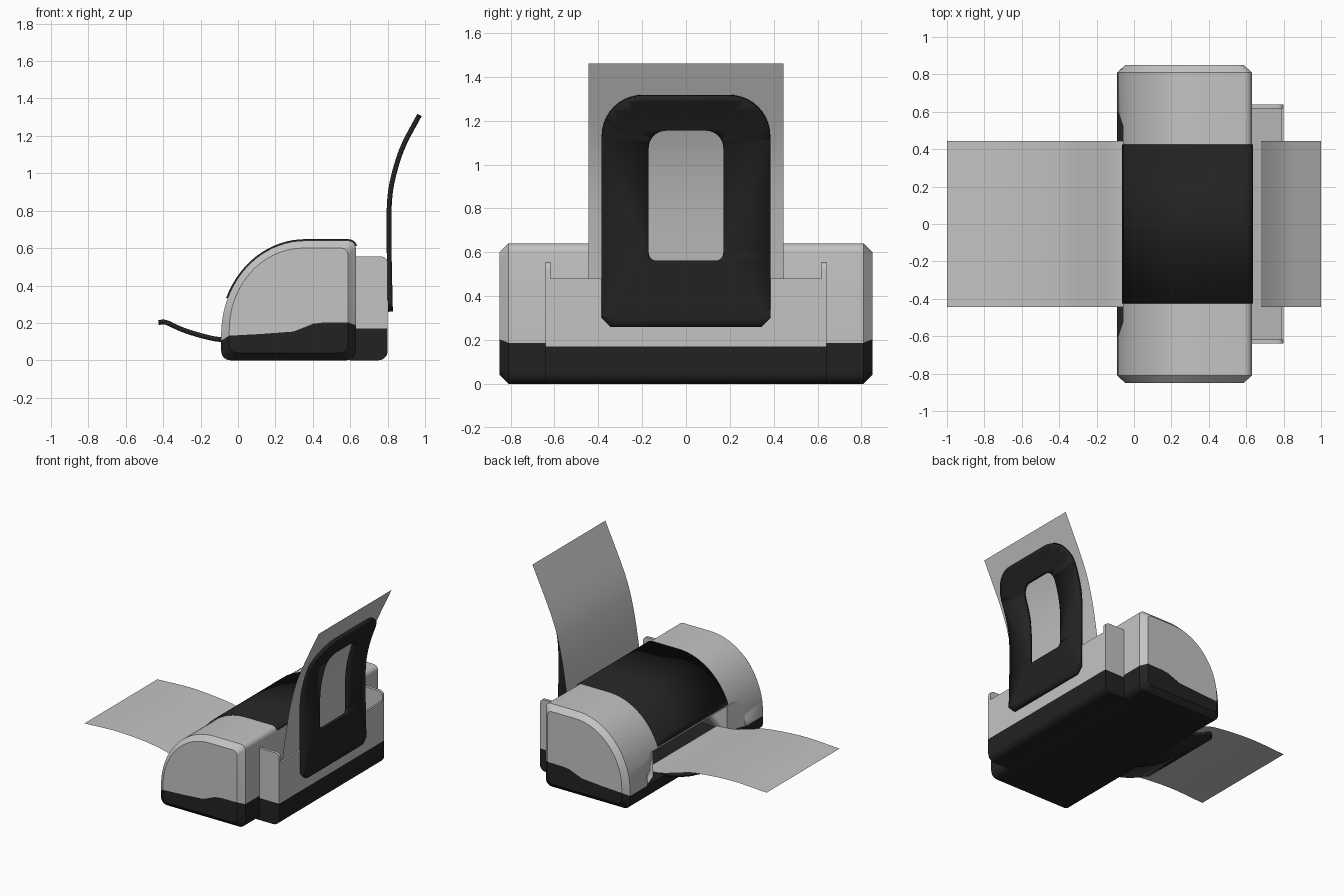
import bpy, bmesh, math
from mathutils import Vector

cube = bpy.data.objects.get("Cube")
if cube:
    bpy.data.objects.remove(cube)


def material(name, value):
    m = bpy.data.materials.new(name)
    m.use_nodes = True
    colour = (value, value, value, 1)
    m.diffuse_color = colour
    m.node_tree.nodes["Principled BSDF"].inputs["Base Color"].default_value = colour
    return m


LIGHT = material("light grey", 0.55)
DARK = material("charcoal", 0.016)


def finish(name, bm, mat, thickness=0, offset=0, angle=35):
    bmesh.ops.recalc_face_normals(bm, faces=bm.faces)
    mesh = bpy.data.meshes.new(name)
    bm.to_mesh(mesh)
    bm.free()
    mesh.materials.append(mat)
    ob = bpy.data.objects.new(name, mesh)
    bpy.context.collection.objects.link(ob)
    if thickness:
        mod = ob.modifiers.new("thickness", "SOLIDIFY")
        mod.thickness = thickness
        mod.offset = offset
    bpy.ops.object.select_all(action="DESELECT")
    ob.select_set(True)
    bpy.context.view_layer.objects.active = ob
    bpy.ops.object.shade_smooth_by_angle(angle=math.radians(angle))
    return ob


def arc(cx, cy, rx, ry, start, end, n=6):
    angles = [math.radians(start + (end - start) * i / n) for i in range(n + 1)]
    return [(cx + rx * math.cos(a), cy + ry * math.sin(a)) for a in angles]


def loft(name, profile, sections, mat, centre=(0.27, 0.32)):
    """Join copies of an xz profile placed along y; sections are (y, sx, sz)."""
    bm = bmesh.new()
    rings = []
    for y, sx, sz in sections:
        rings.append([bm.verts.new((centre[0] + (x - centre[0]) * sx, y,
                                    centre[1] + (z - centre[1]) * sz)) for x, z in profile])
    for a, b in zip(rings, rings[1:]):
        for i in range(len(a)):
            j = (i + 1) % len(a)
            bm.faces.new((a[i], a[j], b[j], b[i]))
    bm.faces.new(rings[0])
    bm.faces.new(rings[-1])
    return finish(name, bm, mat)


def prism(name, profile, y0, y1, mat):
    return loft(name, profile, [(y0, 1, 1), (y1, 1, 1)], mat)


def sheet(name, path, half_width, mat, thickness=0, offset=0):
    """Sweep an xz path across the width."""
    bm = bmesh.new()
    rows = [[bm.verts.new((x, s * half_width, z)) for s in (-1, 1)] for x, z in path]
    for a, b in zip(rows, rows[1:]):
        bm.faces.new((a[0], a[1], b[1], b[0]))
    return finish(name, bm, mat, thickness, offset)


def smooth_path(points, steps=5):
    """Catmull-Rom curve through the points."""
    p = [Vector(q) for q in points]
    p = [2 * p[0] - p[1]] + p + [2 * p[-1] - p[-2]]
    out = []
    for a, b, c, d in zip(p, p[1:], p[2:], p[3:]):
        for i in range(steps):
            t = i / steps
            out.append(tuple(0.5 * (2 * b + (c - a) * t + (2 * a - 5 * b + 4 * c - d) * t * t
                                    + (3 * b - a - 3 * c + d) * t ** 3)))
    return out + [tuple(p[-2])]


def lookup(path, key, axis):
    """Interpolate the other coordinate of a path at a given one."""
    pts = sorted(path, key=lambda q: q[axis])
    for a, b in zip(pts, pts[1:]):
        if key <= b[axis]:
            t = (key - a[axis]) / (b[axis] - a[axis])
            return a[1 - axis] + t * (b[1 - axis] - a[1 - axis])
    return pts[-1][1 - axis]


# Main body: dark base with a stepped upper line, and a domed light shell
ends = [(-0.85, 0.88, 0.875), (-0.81, 1, 1), (0.81, 1, 1), (0.85, 0.88, 0.875)]
seam = [(-0.09, 0.105), (0.1, 0.115), (0.3, 0.13), (0.35, 0.15), (0.42, 0.178),
        (0.48, 0.185), (0.63, 0.187)]
dome = arc(0.36, 0.14, 0.45, 0.50, 180, 90, 20)
back_top = arc(0.59, 0.60, 0.04, 0.04, 90, 0)
bottom = arc(0.58, 0.05, 0.05, 0.05, 0, -90) + arc(-0.04, 0.05, 0.05, 0.05, -90, -180)
loft("base", seam + bottom, ends, DARK)
shell = loft("shell", dome + back_top + seam[::-1], ends, LIGHT)

# Flared paper outlet cut into the front of the shell
bm = bmesh.new()
plan = [(-0.2, 0.62), (-0.085, 0.6), (-0.035, 0.45), (0.2, 0.45)]
plan += [(x, -y) for x, y in plan[::-1]]
face = bm.faces.new([bm.verts.new((x, y, 0.05)) for x, y in plan])
grown = bmesh.ops.extrude_face_region(bm, geom=[face])["geom"]
bmesh.ops.translate(bm, vec=(0, 0, 0.27),
                    verts=[v for v in grown if isinstance(v, bmesh.types.BMVert)])
cutter = finish("outlet_cutter", bm, LIGHT)
cutter.hide_render = True
cutter.hide_viewport = True
cut = shell.modifiers.new("outlet", "BOOLEAN")
cut.operation = "DIFFERENCE"
cut.solver = "EXACT"
cut.object = cutter

# Dark lid wrapping over the dome
lid = [q for q in dome if q[1] > 0.33] + back_top[:-1]
sheet("lid", lid, 0.425, DARK, 0.016)

# Rear paper feeder: base, thin walls, taller ends and inner floor
prism("feeder_base", [(0.6, 0.17), (0.6, 0)] + arc(0.75, 0.05, 0.05, 0.05, -90, 0)
      + [(0.8, 0.17)], -0.64, 0.64, DARK)
prism("feeder_back_wall", [(0.785, 0.17), (0.8, 0.17), (0.8, 0.48), (0.785, 0.48)],
      -0.63, 0.63, LIGHT)
prism("feeder_floor", [(0.62, 0.17), (0.79, 0.17), (0.79, 0.19), (0.62, 0.24)],
      -0.63, 0.63, LIGHT)
side = [(0.6, 0.17), (0.8, 0.17)] + arc(0.765, 0.52, 0.035, 0.035, 0, 90) + [(0.6, 0.555)]
for label, s in (("left", 1), ("right", -1)):
    prism("feeder_end_" + label, side, s * 0.618, s * 0.64, LIGHT)

# Curved rear paper support with a rounded window
support = smooth_path([(0.815, 0.26), (0.808, 0.6), (0.81, 0.85), (0.835, 1.0),
                       (0.885, 1.15), (0.972, 1.315)], 8)


def outline(w, z0, z1, r_low, r_high, n_low):
    half = arc(w - r_low, z0 + r_low, r_low, r_low, -90, 0, n_low)
    half += arc(w - r_high, z1 - r_high, r_high, r_high, 0, 90, 10)
    return half + [(-y, z) for y, z in half[::-1]]


bm = bmesh.new()
for loop in (outline(0.385, 0.26, 1.312, 0.042, 0.19, 1),
             outline(0.17, 0.562, 1.16, 0.035, 0.08, 5)):
    verts = [bm.verts.new((0, y, z)) for y, z in loop]
    for a, b in zip(verts, verts[1:] + verts[:1]):
        bm.edges.new((a, b))
bmesh.ops.triangle_fill(bm, edges=bm.edges[:], use_beauty=True, normal=(1, 0, 0))
for i in range(1, 25):
    bmesh.ops.bisect_plane(bm, geom=bm.verts[:] + bm.edges[:] + bm.faces[:],
                           plane_co=(0, 0, 0.26 + i * 0.043), plane_no=(0, 0, 1))
for v in bm.verts:
    v.co.x = lookup(support, v.co.z, 1)
finish("rear_paper_support", bm, DARK, 0.026)

# Output tray curving up to a small lip
tray = smooth_path([(0.02, 0.115), (-0.1, 0.112), (-0.2, 0.133), (-0.3, 0.165),
                    (-0.385, 0.203), (-0.425, 0.202)], 4)
bm = bmesh.new()
rows = []
for x, z in tray:
    w = 0.385 - max(0, -0.385 - x)
    rows.append([bm.verts.new((x, s * w, z)) for s in (-1, 1)])
for a, b in zip(rows, rows[1:]):
    bm.faces.new((a[0], a[1], b[1], b[0]))
finish("output_tray", bm, DARK, 0.026)

# Paper sheets
sheet("rear_paper", smooth_path([(0.68, 0.25), (0.69, 0.39), (0.72, 0.62), (0.765, 0.87),
                                 (0.835, 1.1), (1.0, 1.46)]), 0.445, LIGHT)
sheet("output_paper", smooth_path([(0.05, 0.13), (-0.1, 0.145), (-0.25, 0.187), (-0.4, 0.224),
                                   (-0.7, 0.247), (-1.0, 0.235)]), 0.445, LIGHT)
